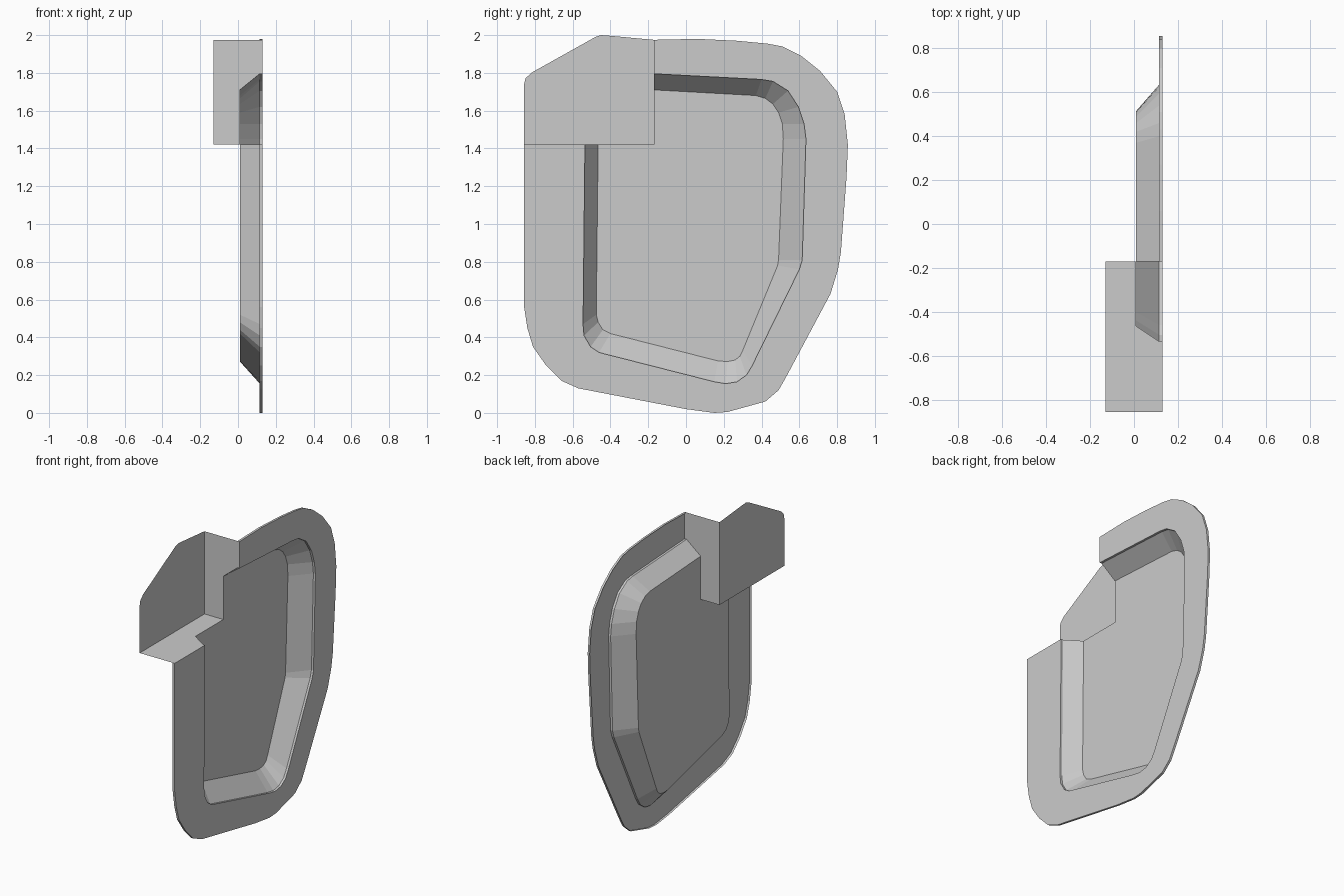
import bpy, bmesh

if "Cube" in bpy.data.objects:
    bpy.data.objects.remove(bpy.data.objects["Cube"])

X_FACE, X_LIP, X_DISH, X_BACK = 0.13, 0.115, 0.01, -0.13   # depth levels
CUT_Y, CUT_Z = -0.17, 1.42                                 # notch corner

# Outlines as (y, z), clockwise seen from +x, running from notch wall to notch ledge
outer = [(CUT_Y, 1.975), (0.06, 1.98), (0.27, 1.97), (0.43, 1.955), (0.51, 1.94),
         (0.61, 1.89), (0.71, 1.81), (0.80, 1.70), (0.84, 1.58), (0.857, 1.42),
         (0.85, 1.25), (0.82, 0.85), (0.805, 0.76), (0.765, 0.63), (0.53, 0.19),
         (0.49, 0.12), (0.42, 0.06), (0.22, 0.005), (0.15, 0.0), (0.0, 0.02),
         (-0.57, 0.13), (-0.66, 0.17), (-0.74, 0.25), (-0.81, 0.35),
         (-0.84, 0.45), (-0.857, 0.56), (-0.857, CUT_Z)]
rim = [(CUT_Y, 1.795), (0.40, 1.765), (0.46, 1.755), (0.54, 1.705), (0.595, 1.62),
       (0.625, 1.53), (0.635, 1.45), (0.615, 0.81), (0.60, 0.76), (0.35, 0.25),
       (0.32, 0.20), (0.27, 0.165), (0.21, 0.155), (0.15, 0.165), (-0.46, 0.32),
       (-0.505, 0.35), (-0.54, 0.41), (-0.545, 0.47), (-0.535, CUT_Z)]
floor = [(CUT_Y, 1.71), (0.37, 1.68), (0.42, 1.665), (0.46, 1.635), (0.49, 1.59),
         (0.51, 1.53), (0.515, 1.45), (0.49, 0.81), (0.485, 0.78), (0.30, 0.33),
         (0.285, 0.30), (0.26, 0.28), (0.22, 0.272), (0.17, 0.275), (-0.40, 0.42),
         (-0.44, 0.44), (-0.465, 0.48), (-0.475, 0.52), (-0.465, CUT_Z)]
panel = [(-0.857, CUT_Z), (-0.857, 1.74), (-0.85, 1.77), (-0.82, 1.80), (-0.48, 1.99),
         (-0.45, 2.0), (-0.42, 1.998), (CUT_Y, 1.975), (CUT_Y, CUT_Z)]


def at(x, outline):
    return [(x, y, z) for y, z in outline]


def strip(a, b, flip=False):
    """Quads joining two matching open loops."""
    quads = [[a[i], a[i + 1], b[i + 1], b[i]] for i in range(len(a) - 1)]
    return [q[::-1] for q in quads] if flip else quads


def make(name, polygons):
    bm = bmesh.new()
    for poly in polygons:
        bm.faces.new([bm.verts.new(p) for p in poly])
    bmesh.ops.remove_doubles(bm, verts=bm.verts, dist=0.0005)
    bmesh.ops.triangulate(bm, faces=[f for f in bm.faces if len(f.verts) > 4])
    mesh = bpy.data.meshes.new(name)
    bm.to_mesh(mesh)
    bm.free()
    obj = bpy.data.objects.new(name, mesh)
    bpy.context.collection.objects.link(obj)
    return obj


# Flat surround with thin outer and inner edges
face = (at(X_FACE, outer) + at(X_FACE, rim)[::-1])[::-1]
make("flange", [face]
     + strip(at(X_FACE, outer), at(X_LIP, outer))
     + strip(at(X_FACE, rim), at(X_LIP, rim), True))

# Sloping dish walls and flat dish floor
make("dish", strip(at(X_LIP, rim), at(X_DISH, floor), True)
     + [(at(X_DISH, floor) + [(X_DISH, CUT_Y, CUT_Z)])[::-1]])


# Deep corner pocket: back panel, side wall and ledge follow the dish section
def section(end):
    return [(X_BACK, CUT_Y, CUT_Z), (X_DISH, CUT_Y, CUT_Z), (X_DISH, *floor[end]),
            (X_LIP, *rim[end]), (X_FACE, *rim[end]), (X_FACE, *outer[end]),
            (X_BACK, *outer[end])]


make("corner_pocket", [at(X_BACK, panel)[::-1], section(0), section(-1)[::-1]])
